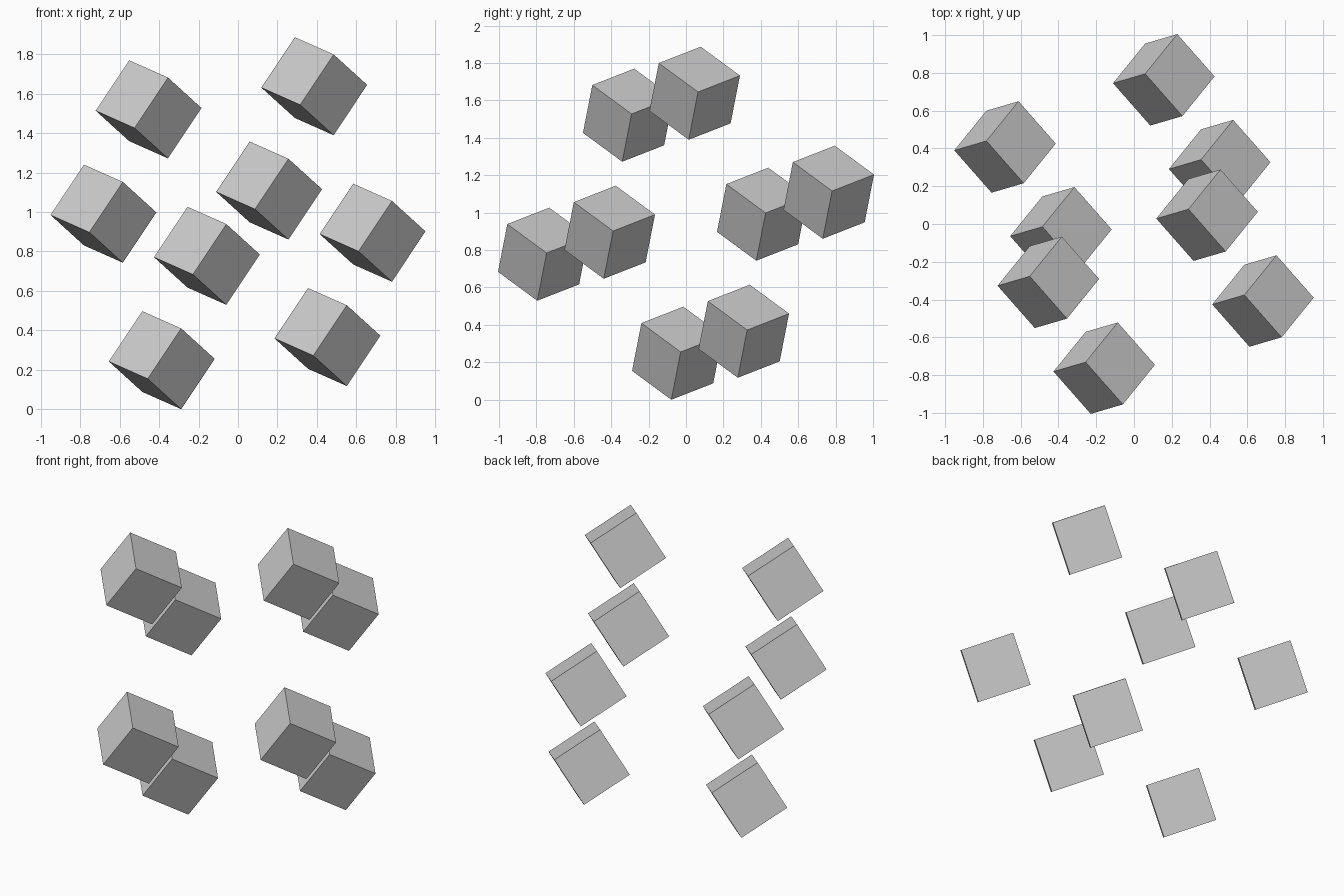
import bpy
from itertools import product
from mathutils import Matrix, Vector

if "Cube" in bpy.data.objects:
    bpy.data.objects.remove(bpy.data.objects["Cube"])

EDGE = 0.311      # side of each cube
SPACING = 0.92    # distance between neighbouring cube centres


def frame(p, q):
    """Right-handed rotation whose first two axes follow p and q."""
    x = Vector(p).normalized()
    y = Vector(q)
    y = (y - x * y.dot(x)).normalized()
    return Matrix((x, y, x.cross(y))).transposed()


# Orientation of the 2 x 2 x 2 arrangement, and of every cube in it
lattice = frame((0.837, 0.354, 0.117), (-0.23, 0.714, -0.528))
tilt = frame((-0.198, 0.225, 0.088), (0.167, 0.203, -0.151))

# Height of the arrangement's centre so that the lowest corner touches z = 0
half = sum(abs(v) for v in lattice[2]) * SPACING / 2 + sum(abs(v) for v in tilt[2]) * EDGE / 2
centre = Vector((0, 0, half))

# Eight identical tilted cubes
for i, signs in enumerate(product((-1, 1), repeat=3)):
    bpy.ops.mesh.primitive_cube_add(size=EDGE)
    cube = bpy.context.object
    cube.name = f"cube_{i + 1}"
    place = centre + lattice @ (Vector(signs) * SPACING / 2)
    cube.matrix_world = Matrix.Translation(place) @ tilt.to_4x4()
